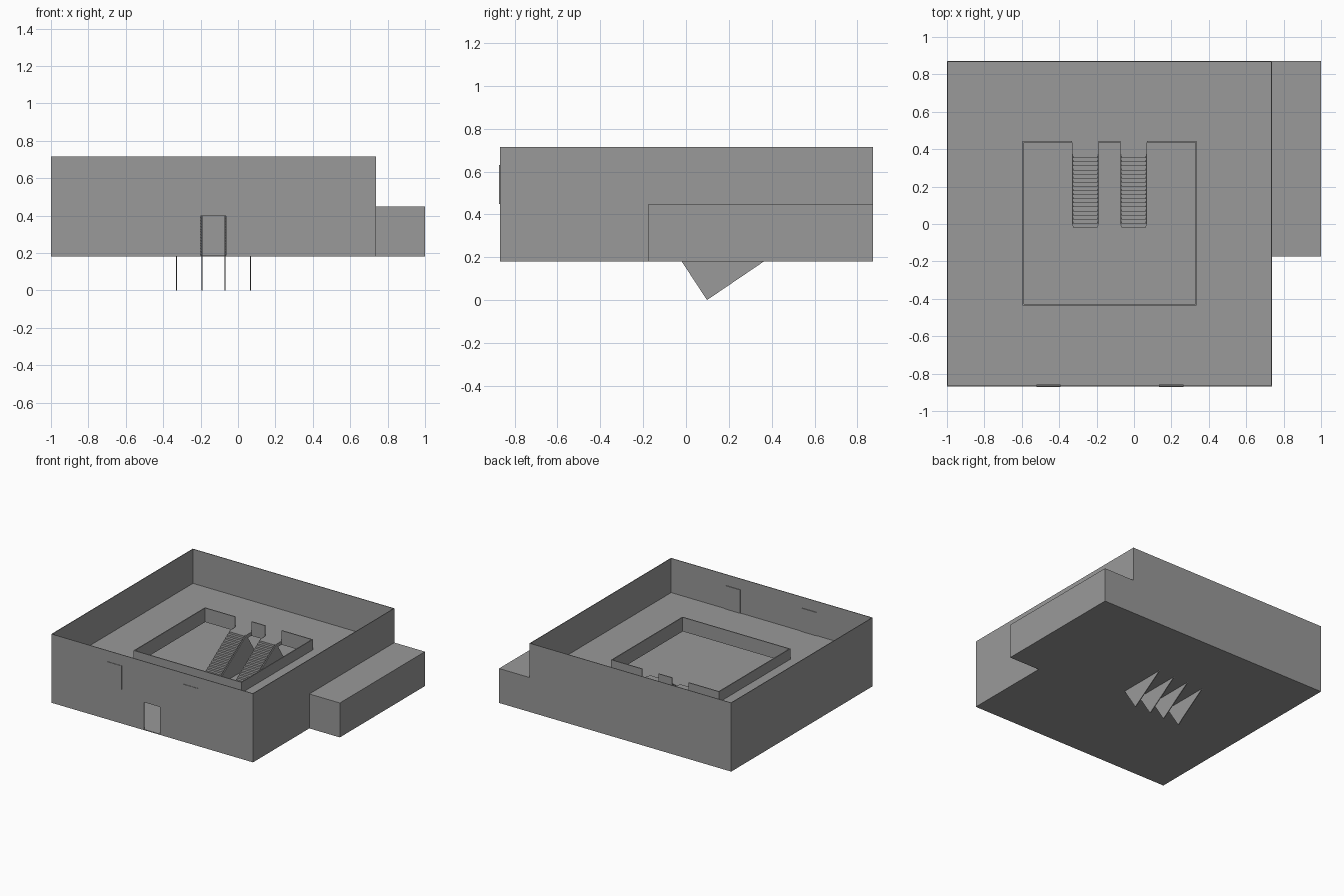
import bpy, bmesh

if "Cube" in bpy.data.objects:
    bpy.data.objects.remove(bpy.data.objects["Cube"], do_unlink=True)

# Single plain colour
grey = bpy.data.materials.new("plain_grey")
grey.use_nodes = True
colour = (0.32, 0.32, 0.32, 1)
grey.diffuse_color = colour
grey.node_tree.nodes["Principled BSDF"].inputs["Base Color"].default_value = colour


def prism(name, profile, axis, start, end):
    """Extrude a flat outline along x (outline is y,z), y (x,z) or z (x,y)."""
    def place(p, t):
        return {"x": (t, *p), "y": (p[0], t, p[1]), "z": (*p, t)}[axis]
    bm = bmesh.new()
    face = bm.faces.new([bm.verts.new(place(p, start)) for p in profile])
    extruded = bmesh.ops.extrude_face_region(bm, geom=[face])["geom"]
    for v in extruded:
        if isinstance(v, bmesh.types.BMVert):
            v.co["xyz".index(axis)] = end
    bmesh.ops.recalc_face_normals(bm, faces=bm.faces)
    mesh = bpy.data.meshes.new(name)
    bm.to_mesh(mesh)
    bm.free()
    mesh.materials.append(grey)
    obj = bpy.data.objects.new(name, mesh)
    bpy.context.collection.objects.link(obj)
    return obj


def box(name, x0, x1, y0, y1, z0, z1):
    return prism(name, [(x0, y0), (x1, y0), (x1, y1), (x0, y1)], "z", z0, z1)


# Main levels and extents
LEFT, RIGHT, FRONT, BACK = -1.0, 0.737, -0.868, 0.872
GROUND, UPPER, TOP = 0.18, 0.448, 0.715
WALL = 0.005
SLAB = UPPER - 0.028
HX0, HX1, HY0, HY1 = -0.595, 0.335, -0.435, 0.443

# Ground floor and outer walls, with a doorway in the front
box("ground_floor", LEFT, RIGHT, FRONT, BACK, GROUND, GROUND + 0.006)
door = [(-0.2, GROUND), (-0.2, 0.397), (-0.065, 0.397), (-0.065, GROUND)]
prism("front_wall", [(LEFT, GROUND), *door, (RIGHT, GROUND), (RIGHT, TOP), (LEFT, TOP)],
      "y", FRONT, FRONT + WALL)
box("back_wall", LEFT, RIGHT, BACK - WALL, BACK, GROUND, TOP)
for name, x in (("right_wall", LEFT), ("left_wall", RIGHT - WALL)):
    box(name, x, x + WALL, FRONT + WALL, BACK - WALL, GROUND, TOP)

# Side annex
box("annex", RIGHT, 1.0, -0.175, BACK, GROUND, UPPER)

# Upper door panels
for x in (-0.522, 0.134):
    box("upper_door", x, x + 0.13, FRONT - 0.004, FRONT + 0.01, UPPER, 0.63)

# Gallery floor around the central opening
inner = (LEFT + WALL, RIGHT - WALL, FRONT + WALL, BACK - WALL)
for name, x0, x1, y0, y1 in (
        ("gallery_front", inner[0], inner[1], inner[2], HY0),
        ("gallery_back", inner[0], inner[1], HY1, inner[3]),
        ("gallery_right", inner[0], HX0, HY0, HY1),
        ("gallery_left", HX1, inner[1], HY0, HY1)):
    box(name, x0, x1, y0, y1, SLAB, UPPER)

# Parapet, open at the head of each stair
STAIRS = ((-0.332, -0.19), (-0.072, 0.07))
RAIL, THICK = 0.53, 0.007
box("parapet_front", HX0, HX1, HY0, HY0 + THICK, SLAB, RAIL)
box("parapet_right", HX0, HX0 + THICK, HY0 + THICK, HY1, SLAB, RAIL)
box("parapet_left", HX1 - THICK, HX1, HY0 + THICK, HY1, SLAB, RAIL)
edges = [HX0 + THICK, *STAIRS[0], *STAIRS[1], HX1 - THICK]
for x0, x1 in zip(edges[::2], edges[1::2]):
    box("parapet_back", x0, x1, HY1 - THICK, HY1, SLAB, RAIL)

# Two stairs with slanted side plates and a landing
STEPS, FOOT, HEAD = 18, -0.02, 0.375
run = (HEAD - FOOT) / STEPS
rise = (UPPER - GROUND) / STEPS
outline = []
for i in range(STEPS):
    outline.append((FOOT + i * run, GROUND + i * rise))
    outline.append((FOOT + i * run, GROUND + (i + 1) * rise))
outline += [(HEAD, UPPER), (HEAD, UPPER - 2 * rise), (FOOT + 2 * run, GROUND)]
plate = [(FOOT, GROUND), (0.098, 0), (0.098 + HEAD - FOOT, UPPER - GROUND), (HEAD, UPPER)]
for x0, x1 in STAIRS:
    prism("stair_steps", outline, "x", x0 + 0.006, x1 - 0.006)
    for x in (x0, x1 - 0.006):
        prism("stair_side", plate, "x", x, x + 0.006)
    box("stair_landing", x0, x1, HEAD, HY1, SLAB, UPPER)
